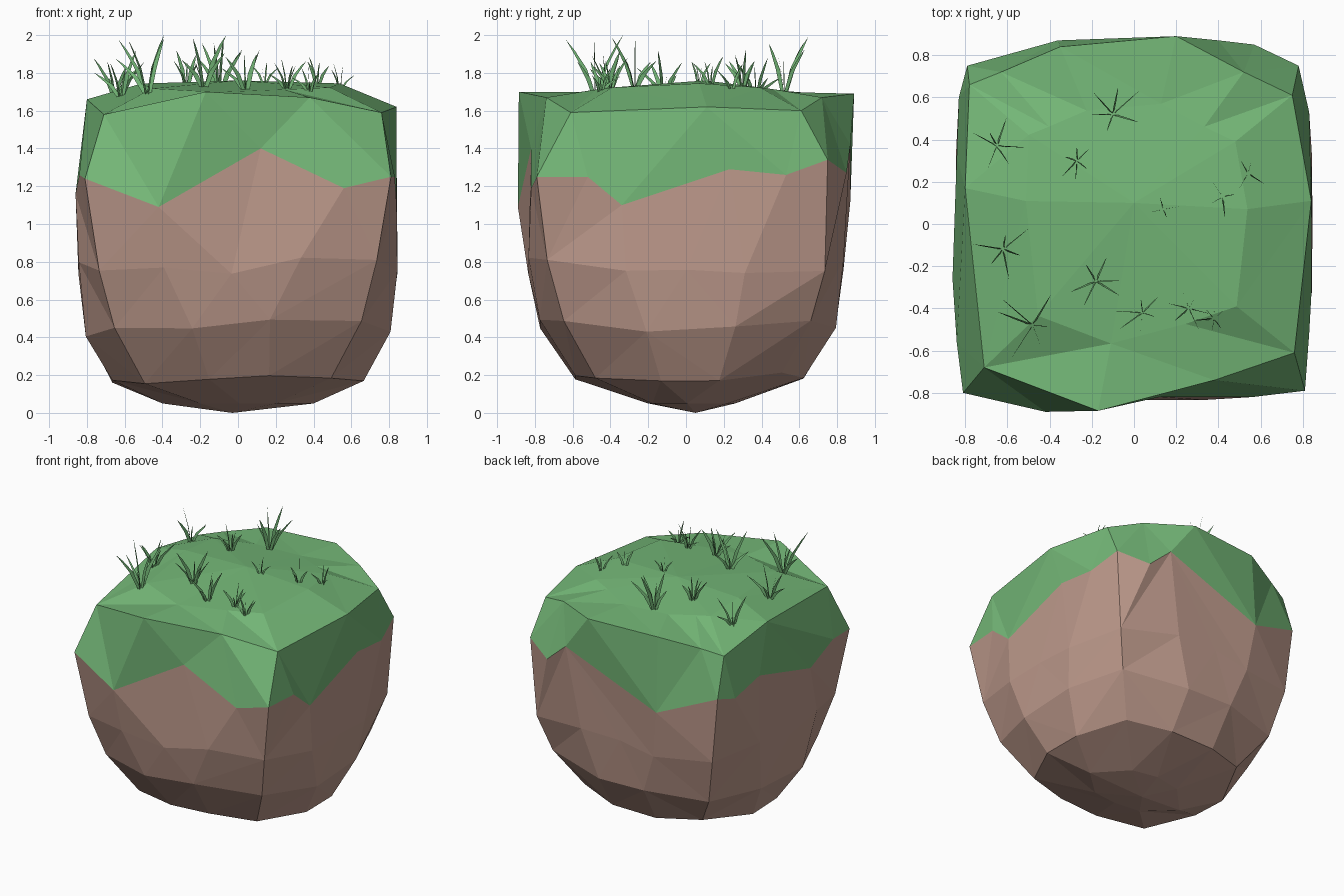
import bpy, bmesh, math, random
from mathutils import Vector
from mathutils.bvhtree import BVHTree

if "Cube" in bpy.data.objects:
    bpy.data.objects.remove(bpy.data.objects["Cube"])

random.seed(4)


def material(name, col):
    m = bpy.data.materials.new(name)
    m.diffuse_color = (*col, 1)
    m.use_nodes = True
    m.node_tree.nodes["Principled BSDF"].inputs["Base Color"].default_value = m.diffuse_color
    return m


GRASS = material("grass green", (0.175, 0.475, 0.185))
DIRT = material("dirt brown", (0.51, 0.32, 0.26))


def finish(name, bm, mat):
    me = bpy.data.meshes.new(name)
    bm.to_mesh(me)
    me.materials.append(mat)
    ob = bpy.data.objects.new(name, me)
    bpy.context.collection.objects.link(ob)
    return ob


def key(p):
    # angle counted from the front left corner
    return (math.atan2(p[1], p[0]) + 0.75 * math.pi + 0.2) % (2 * math.pi)


def ring(bm, pts):
    return [bm.verts.new(p) for p in sorted(pts, key=key)]


def stitch(bm, a, b):
    # triangle band from lower ring a to upper ring b
    i = j = 0
    na, nb = len(a), len(b)
    while i < na or j < nb:
        ka = key(a[i + 1].co) if i + 1 < na else 6.3 + (i >= na) * 9
        kb = key(b[j + 1].co) if j + 1 < nb else 6.3 + (j >= nb) * 9
        va, vb = a[i % na], b[j % nb]
        if ka <= kb:
            i += 1
            bm.faces.new((va, a[i % na], vb))
        else:
            j += 1
            bm.faces.new((vb, va, b[j % nb]))


def fan(bm, r, tip, up):
    t = bm.verts.new(tip)
    for k in range(len(r)):
        p, q = r[k], r[(k + 1) % len(r)]
        bm.faces.new((p, q, t) if up else (q, p, t))


# zigzag line where the grass meets the dirt
BORDER = [(-.81, -.80, 1.24), (-.42, -.89, 1.09), (.12, -.82, 1.40), (.56, -.82, 1.19),
          (.81, -.79, 1.25), (.83, -.52, 1.25), (.84, -.34, 1.10), (.84, .23, 1.29),
          (.83, .53, 1.26), (.78, .75, 1.34), (.57, .85, 1.27), (.40, .87, 1.42),
          (-.36, .87, 1.12), (-.79, .75, 1.29), (-.83, .60, 1.25), (-.84, .32, 1.32),
          (-.86, -.26, 1.16), (-.84, -.56, 1.26)]
# edge of the grassy top
RIM = [(-.71, -.68, 1.58), (-.17, -.885, 1.70), (.38, -.74, 1.67), (.76, -.61, 1.59),
       (.84, .11, 1.62), (.75, .61, 1.60), (.52, .72, 1.67), (.20, .89, 1.69),
       (-.35, .84, 1.68), (-.63, .72, 1.62), (-.78, .66, 1.58), (-.80, .17, 1.66)]
# gentle inner contour of the top
TOP = [(x * .64, y * .64, 1.745 - .06 * y * y) for x, y, z in RIM]

# grass cap
bm = bmesh.new()
border, rim, top = (ring(bm, p) for p in (BORDER, RIM, TOP))
stitch(bm, border, rim)
stitch(bm, rim, top)
fan(bm, top, (.0, .1, 1.76), True)
bm.normal_update()
surface = BVHTree.FromBMesh(bm)
finish("grass_cap", bm, GRASS)
bm.free()

# dirt body: rounded-square rings (z, half x, half y, y centre, squareness, sides)
bm = bmesh.new()
upper = ring(bm, BORDER)
for z, rx, ry, cy, n, sides in [(.78, .845, .835, 0, 5.2, 16), (.45, .81, .785, .01, 3.5, 12),
                                (.20, .67, .61, .02, 2.7, 12), (.05, .40, .23, .03, 2.0, 8)]:
    pts = []
    for k in range(sides):
        t = -0.75 * math.pi + 2 * math.pi * k / sides
        if k % (sides // 4):
            t += random.uniform(-.06, .06)
        c, s = math.cos(t), math.sin(t)
        r = (abs(c / rx) ** n + abs(s / ry) ** n) ** (-1 / n)
        dz = random.uniform(-.05, .05) if z > .1 else 0
        pts.append((c * r, s * r + cy * abs(s), z + dz))
    lower = ring(bm, pts)
    stitch(bm, lower, upper)
    upper = lower
fan(bm, upper, (-.03, .05, 0), False)
finish("dirt_body", bm, DIRT)
bm.free()

# grass tufts: x, y, height of the tallest tip
TUFTS = [(-.48, -.48, 2.0), (-.18, -.27, 2.0), (-.10, .52, 1.99), (-.65, .37, 1.88),
         (-.62, -.12, 1.92), (-.27, .30, 1.92), (.04, -.42, 1.92), (.26, -.40, 1.88),
         (.38, -.45, 1.86), (.14, .07, 1.86), (.42, .13, 1.89), (.54, .24, 1.85)]
bm = bmesh.new()
for x, y, tip in TUFTS:
    base = surface.ray_cast(Vector((x, y, 3)), Vector((0, 0, -1)))[0]
    full = tip - base.z
    turn = random.uniform(0, 6)
    count = 6 if full > .15 else 4
    for k in range(count):
        a = turn + k * 2 * math.pi / count + random.uniform(-.4, .4)
        h = full * (1 if k == 0 else random.uniform(.45, .95))
        out = Vector((math.cos(a), math.sin(a), 0))
        # blades stand on edge, with a slight twist
        side = out + Vector((-out.y, out.x, 0)) * random.uniform(-.35, .35)
        reach = full * random.uniform(.25, .65)
        w = .013 * min(1, full / .2)
        rows = []
        for t, f in ((0, .8), (.45, 1), (.8, .6)):
            p = base + out * (.01 + reach * t ** 1.4) + Vector((0, 0, h * t - .01 * (t == 0)))
            rows.append([bm.verts.new(p - side * w * f), bm.verts.new(p + side * w * f)])
        for r, q in zip(rows, rows[1:]):
            bm.faces.new((r[0], r[1], q[1], q[0]))
        end = bm.verts.new(base + out * (.01 + reach) + Vector((0, 0, h)))
        bm.faces.new((rows[-1][0], rows[-1][1], end))
finish("grass_tufts", bm, GRASS)
bm.free()
